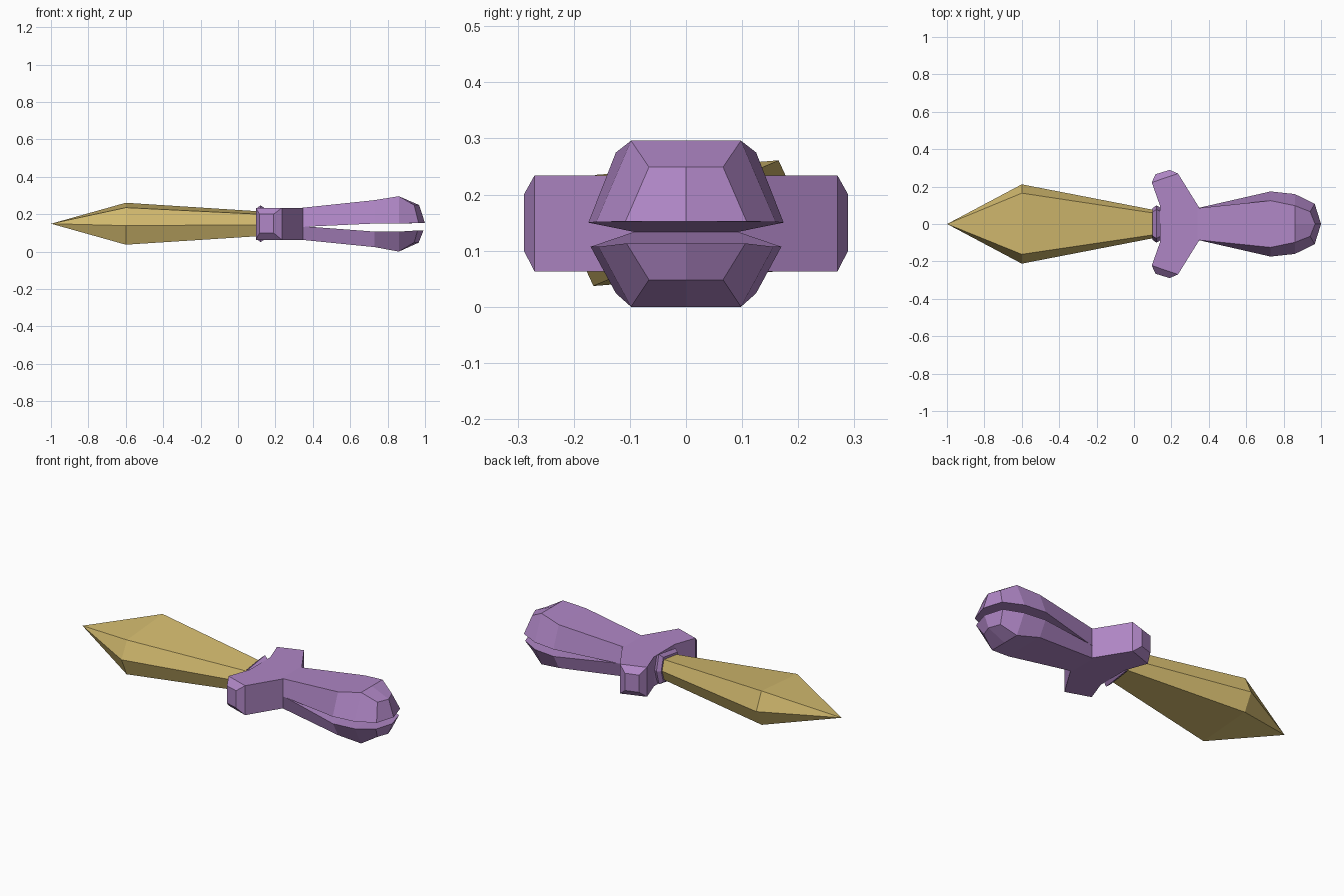
import bpy, bmesh

if "Cube" in bpy.data.objects:
    bpy.data.objects.remove(bpy.data.objects["Cube"])

def material(name, color):
    m = bpy.data.materials.new(name)
    m.diffuse_color = (*color, 1)
    m.use_nodes = True
    m.node_tree.nodes["Principled BSDF"].inputs["Base Color"].default_value = m.diffuse_color
    return m

gold = material("gold", (0.66, 0.50, 0.16))
purple = material("purple", (0.43, 0.24, 0.56))

def loft(name, rings, mat, end_faces=None):
    """Bridge rings of equal point count; close both ends."""
    bm = bmesh.new()
    loops = [[bm.verts.new(p) for p in r] for r in rings]
    n = len(loops[0])
    for a, b in zip(loops, loops[1:]):
        for i in range(n):
            j = (i + 1) % n
            bm.faces.new((a[i], a[j], b[j], b[i]))
    bm.faces.new(loops[0])
    for f in end_faces or [range(n)]:
        bm.faces.new([loops[-1][i] for i in f])
    bmesh.ops.remove_doubles(bm, verts=bm.verts, dist=1e-5)
    bmesh.ops.recalc_face_normals(bm, faces=bm.faces)
    me = bpy.data.meshes.new(name)
    bm.to_mesh(me)
    bm.free()
    me.materials.append(mat)
    ob = bpy.data.objects.new(name, me)
    bpy.context.collection.objects.link(ob)
    return ob

CZ = 0.149

# Slightly skewed hexagon shared by blade and collar
HALF = [(0.165, 0.112), (-0.162, 0.086), (-0.212, -0.01)]
HEX = HALF + [(-y, -z) for y, z in HALF]

def hex_ring(x, sy, sz):
    return [(x, y * sy, CZ + z * sz) for y, z in HEX]

# Blade
loft("blade", [hex_ring(-0.999, 0.0005, 0.0005), hex_ring(-0.6, 1, 1),
               hex_ring(0.1, 0.36, 0.6), hex_ring(0.15, 0.34, 0.58)], gold)

# Collar with a pointed rim
loft("collar", [hex_ring(0.10, 0.40, 0.73), hex_ring(0.12, 0.47, 0.88),
                hex_ring(0.145, 0.40, 0.73)], purple)

# Guard body
Z0, Z1 = 0.063, 0.234
side = [(0.14, 0.095), (0.095, 0.222), (0.235, 0.27), (0.35, 0.085)]
outline = side + [(x, -y) for x, y in reversed(side)]
loft("guard", [[(x, y, z) for x, y in outline] for z in (Z0, Z1)], purple)

# Chamfered guard tips
for s, label in ((1, "back"), (-1, "front")):
    def rect(a, b, lo, hi):
        return [(a[0], s * a[1], lo), (b[0], s * b[1], lo),
                (b[0], s * b[1], hi), (a[0], s * a[1], hi)]
    loft("guard_tip_" + label, [rect((0.095, 0.222), (0.235, 0.27), Z0, Z1),
                                rect((0.115, 0.266), (0.19, 0.289), 0.1, 0.2)], purple)

# Split grip: each half is a lofted petal with a two-facet nose
def petal(name, stations):
    rings = []
    for xb, yb, zb, xt, yt, zt, nose_b, nose_t in stations:
        rings.append([(xb, -yb, zb), (xb + nose_b, 0, zb), (xb, yb, zb),
                      (xt, yt, zt), (xt + nose_t, 0, zt), (xt, -yt, zt)])
    loft(name, rings, purple, [(0, 1, 4, 5), (1, 2, 3, 4)])

petal("grip_upper", [
    (0.34, 0.085, 0.132, 0.34, 0.085, 0.234, 0, 0),
    (0.73, 0.174, 0.150, 0.73, 0.125, 0.275, 0, 0),
    (0.86, 0.160, 0.151, 0.86, 0.098, 0.296, 0, 0),
    (0.966, 0.108, 0.152, 0.942, 0.066, 0.249, 0.034, 0.026)])
petal("grip_lower", [
    (0.34, 0.085, 0.136, 0.34, 0.085, 0.063, 0, 0),
    (0.73, 0.170, 0.107, 0.73, 0.125, 0.024, 0, 0),
    (0.86, 0.156, 0.107, 0.86, 0.098, 0.000, 0, 0),
    (0.96, 0.106, 0.113, 0.942, 0.066, 0.048, 0.032, 0.024)])
